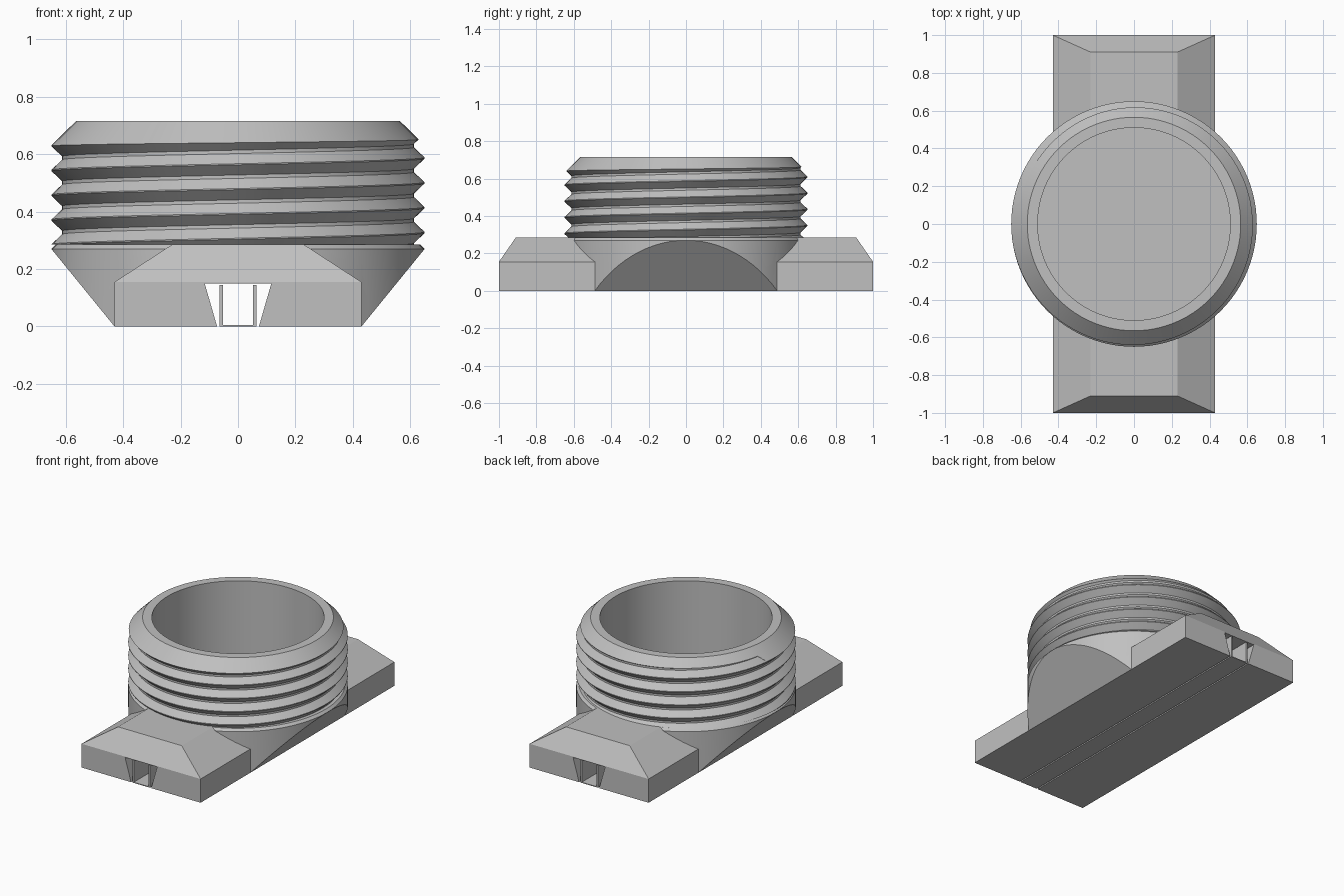
import bpy
import bmesh
import math
from mathutils import Vector

if "Cube" in bpy.data.objects:
    bpy.data.objects.remove(bpy.data.objects["Cube"])

SEGMENTS = 96
BORE, CREST, ROOT, PITCH = 0.51, 0.65, 0.613, 0.0865
COLLAR_TOP, TOP, RIM = 0.285, 0.715, 0.565

grey = bpy.data.materials.new("plain grey")
grey.use_nodes = True
colour = (0.53, 0.53, 0.53, 1)
grey.diffuse_color = colour
grey.node_tree.nodes["Principled BSDF"].inputs["Base Color"].default_value = colour


def finish(name, bm):
    bmesh.ops.recalc_face_normals(bm, faces=bm.faces)
    mesh = bpy.data.meshes.new(name)
    bm.to_mesh(mesh)
    bm.free()
    mesh.materials.append(grey)
    obj = bpy.data.objects.new(name, mesh)
    bpy.context.collection.objects.link(obj)
    return obj


def loft(rings):
    """Closed solid through rings of equal point count."""
    bm = bmesh.new()
    rows = [[bm.verts.new(p) for p in ring] for ring in rings]
    n = len(rows[0])
    for a, b in zip(rows, rows[1:]):
        for i in range(n):
            j = (i + 1) % n
            bm.faces.new((a[i], a[j], b[j], b[i]))
    bm.faces.new(rows[0])
    bm.faces.new(rows[-1])
    bmesh.ops.recalc_face_normals(bm, faces=bm.faces)
    return bm


def circle(r, z):
    turn = 2 * math.pi / SEGMENTS
    return [(r * math.cos(i * turn), r * math.sin(i * turn), z) for i in range(SEGMENTS)]


def rectangle(x, y, z):
    return [(-x, -y, z), (x, -y, z), (x, y, z), (-x, y, z)]


def section(outline, y):
    return [(x, y, z) for x, z in outline]


def smooth(obj):
    bpy.ops.object.select_all(action="DESELECT")
    obj.select_set(True)
    bpy.context.view_layer.objects.active = obj
    bpy.ops.object.shade_smooth_by_angle(angle=math.radians(30))


# Long base with a bevelled top
base = finish("base", loft([rectangle(0.43, 1, 0), rectangle(0.43, 1, 0.155),
                            rectangle(0.23, 0.91, COLLAR_TOP)]))

# Round collar, undercut by a sloping plane on each side
bm = loft([circle(CREST, 0), circle(CREST, 0.27), circle(0.635, COLLAR_TOP)])
for side in (-1, 1):
    cut = bmesh.ops.bisect_plane(bm, geom=bm.verts[:] + bm.edges[:] + bm.faces[:],
                                 plane_co=(side * 0.43, 0, 0),
                                 plane_no=Vector((side * 0.27, 0, -0.22)).normalized(),
                                 clear_outer=True)
    edges = [e for e in cut["geom_cut"] if isinstance(e, bmesh.types.BMEdge)]
    bmesh.ops.holes_fill(bm, edges=edges)
collar = finish("collar", bm)

# Bore and lengthwise channel
bore = finish("bore_cutter", loft([circle(BORE, 0.2), circle(BORE, 0.4)]))
trapezoid = [(-0.067, -0.02), (0.067, -0.02), (0.116, 0.15), (-0.116, 0.15)]
channel = finish("channel_cutter", loft([section(trapezoid, -1.1), section(trapezoid, 1.1)]))

for tool, operation in ((collar, "UNION"), (bore, "DIFFERENCE"), (channel, "DIFFERENCE")):
    mod = base.modifiers.new(tool.name, "BOOLEAN")
    mod.object, mod.operation, mod.solver = tool, operation, "EXACT"
graph = bpy.context.evaluated_depsgraph_get()
result = bpy.data.meshes.new_from_object(base.evaluated_get(graph))
base.modifiers.clear()
base.data = result
for tool in (collar, bore, channel):
    bpy.data.objects.remove(tool)
smooth(base)

# Thin open tray inside the channel
tray = [(-0.064, 0), (0.064, 0), (0.064, 0.145), (0.053, 0.145),
        (0.053, 0.005), (-0.053, 0.005), (-0.053, 0.145), (-0.064, 0.145)]
finish("channel_tray", loft([section(tray, -1), section(tray, 1)]))


# Threaded sleeve: each column follows the helix, trimmed by the top bevel
def thread_radius(z, crest_z):
    d = abs((z - crest_z + PITCH / 2) % PITCH - PITCH / 2)
    t = (d - 0.002) / (PITCH / 2 - 0.008)
    return CREST - (CREST - ROOT) * min(max(t, 0), 1)


bm = bmesh.new()
columns = []
for i in range(SEGMENTS + 1):
    angle = 2 * math.pi * i / SEGMENTS
    crest_z = 0.63 + PITCH * (angle / (2 * math.pi) - 0.5)
    limit = 0.6
    while thread_radius(limit, crest_z) < RIM + TOP - limit:
        limit += 0.0003
    profile = []
    for turn in range(-5, 3):
        for offset in (0.006 - PITCH / 2, -0.002, 0.002, PITCH / 2 - 0.006):
            z = min(max(crest_z + turn * PITCH + offset, COLLAR_TOP), limit)
            profile.append((thread_radius(z, crest_z), z))
    profile += [(RIM, TOP), (BORE, TOP), (BORE, COLLAR_TOP)]
    columns.append([bm.verts.new((r * math.cos(angle), r * math.sin(angle), z))
                    for r, z in profile])
for a, b in zip(columns, columns[1:]):
    for k in range(len(a) - 1):
        bm.faces.new((a[k], b[k], b[k + 1], a[k + 1]))
bmesh.ops.remove_doubles(bm, verts=bm.verts, dist=0.00005)
bmesh.ops.dissolve_degenerate(bm, edges=bm.edges, dist=0.00005)
smooth(finish("threaded_sleeve", bm))
